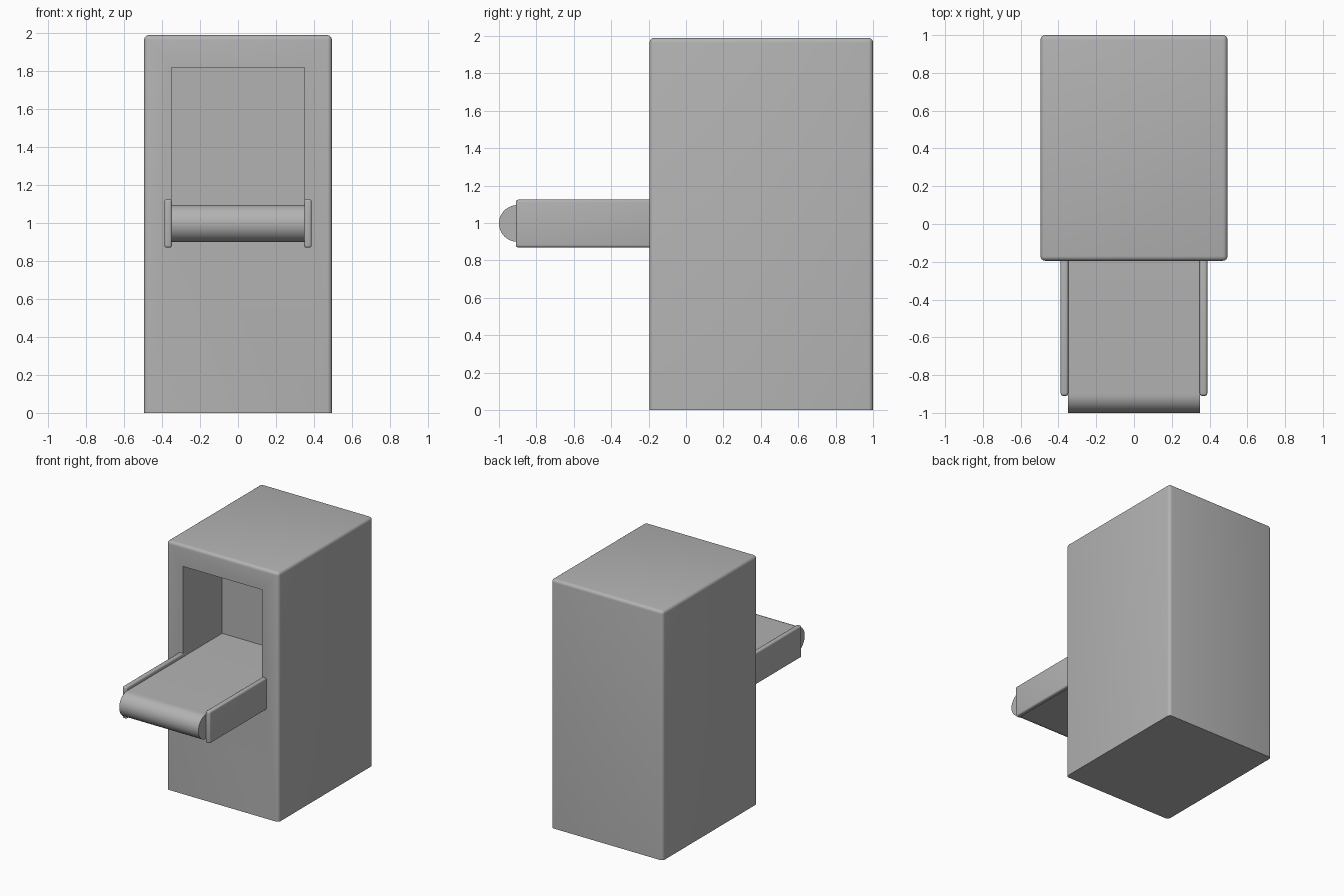
import bpy, bmesh, math

cube = bpy.data.objects.get("Cube")
if cube:
    bpy.data.objects.remove(cube, do_unlink=True)

grey = bpy.data.materials.new("plain grey")
grey.use_nodes = True
grey.diffuse_color = (0.45, 0.45, 0.45, 1)
grey.node_tree.nodes["Principled BSDF"].inputs["Base Color"].default_value = grey.diffuse_color


def add_object(name, bm):
    bmesh.ops.recalc_face_normals(bm, faces=bm.faces)
    mesh = bpy.data.meshes.new(name)
    bm.to_mesh(mesh)
    bm.free()
    mesh.materials.append(grey)
    obj = bpy.data.objects.new(name, mesh)
    bpy.context.collection.objects.link(obj)
    return obj


def box(name, low, high, bevel=0, open_bottom=False):
    """Box between two corners; open_bottom leaves the bottom edges sharp."""
    bm = bmesh.new()
    bmesh.ops.create_cube(bm, size=1)
    for v in bm.verts:
        v.co = [a if c < 0 else b for c, a, b in zip(v.co, low, high)]
    if bevel:
        edges = [e for e in bm.edges
                 if not open_bottom or max(v.co.z for v in e.verts) > low[2]]
        bmesh.ops.bevel(bm, geom=edges, offset=bevel, segments=4,
                        profile=0.5, affect='EDGES', clamp_overlap=True)
    return add_object(name, bm)


def smooth(obj):
    bpy.ops.object.select_all(action='DESELECT')
    obj.select_set(True)
    bpy.context.view_layer.objects.active = obj
    bpy.ops.object.shade_smooth_by_angle(angle=math.radians(35))


# Tall housing with a recessed opening in the front
front, recess_back, half_belt = -0.195, 0.30, 0.35
housing = box("housing", (-0.495, front, 0), (0.495, 1, 1.99), 0.025, True)
cutter = box("opening_cutter", (-half_belt, -0.5, 0.95), (half_belt, recess_back, 1.82))
cutter.hide_render = True
cut = housing.modifiers.new("opening", 'BOOLEAN')
cut.operation, cut.object, cut.solver = 'DIFFERENCE', cutter, 'EXACT'
bpy.context.view_layer.objects.active = housing
bpy.ops.object.modifier_apply(modifier=cut.name)
bpy.data.objects.remove(cutter, do_unlink=True)
smooth(housing)

# Conveyor belt: flat slab with a half-round nose
radius, belt_z, steps = 0.098, 0.998, 24
profile = [(recess_back, belt_z - radius), (recess_back, belt_z + radius)]
for i in range(steps + 1):
    a = math.pi * (0.5 + i / steps)
    profile.append((radius - 1 + radius * math.cos(a), belt_z + radius * math.sin(a)))
bm = bmesh.new()
face = bm.faces.new([bm.verts.new((-half_belt, y, z)) for y, z in profile])
end = bmesh.ops.extrude_face_region(bm, geom=[face])["geom"]
bmesh.ops.translate(bm, vec=(2 * half_belt, 0, 0),
                    verts=[v for v in end if isinstance(v, bmesh.types.BMVert)])
smooth(add_object("conveyor_belt", bm))

# Guard rails either side of the belt
for side, name in ((1, "left_rail"), (-1, "right_rail")):
    xs = sorted((side * 0.348, side * 0.388))
    smooth(box(name, (xs[0], -0.91, 0.87), (xs[1], front + 0.05, 1.125), 0.013))
